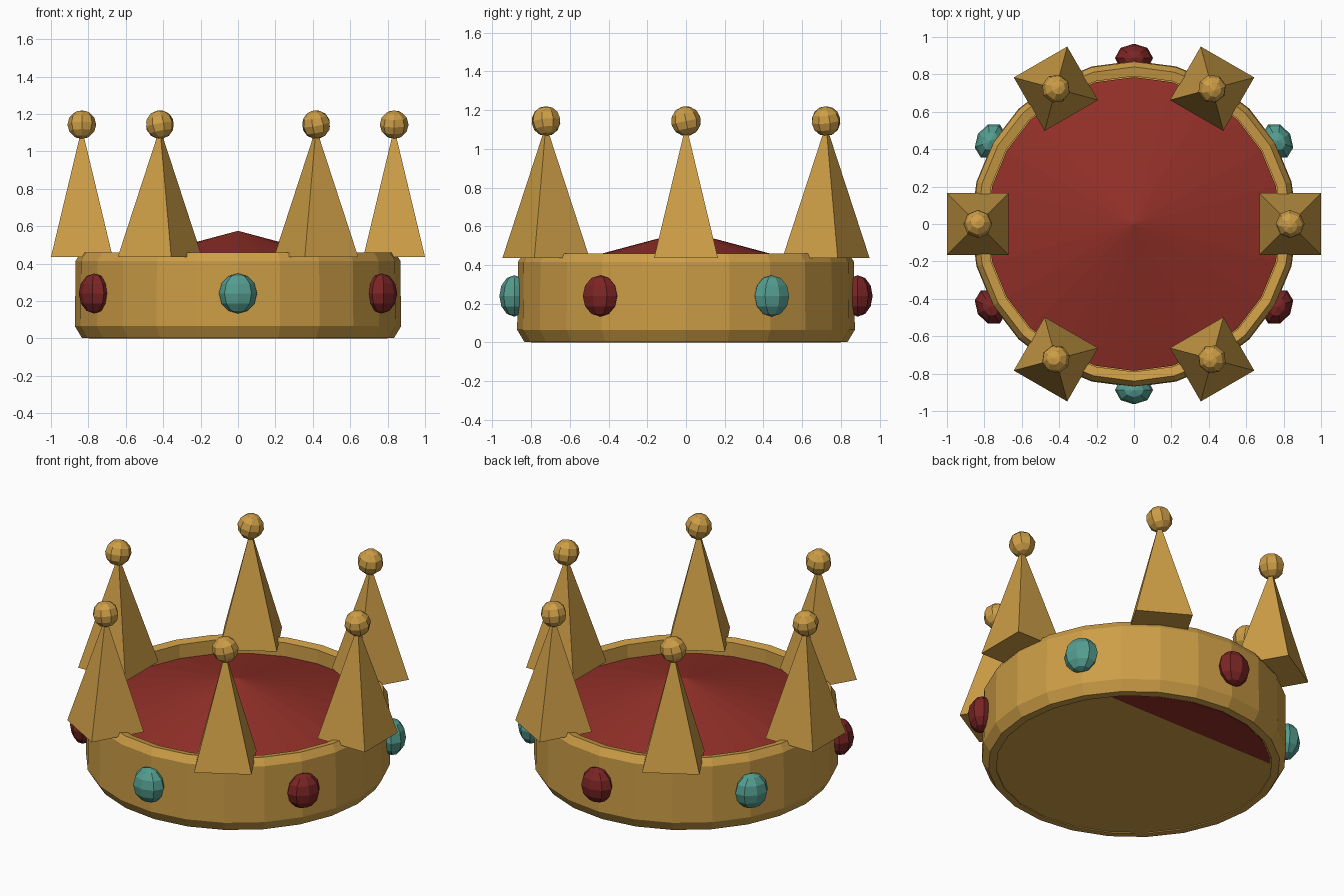
import bpy, bmesh, math
from mathutils import Matrix, Vector

if "Cube" in bpy.data.objects:
    bpy.data.objects.remove(bpy.data.objects["Cube"])

SEG = 24


def material(name, rgb):
    m = bpy.data.materials.new(name)
    m.diffuse_color = (*rgb, 1)
    m.use_nodes = True
    m.node_tree.nodes["Principled BSDF"].inputs["Base Color"].default_value = m.diffuse_color
    return m


GOLD = material("gold", (0.61, 0.34, 0.062))
VELVET = material("red velvet", (0.29, 0.029, 0.021))
RUBY = material("ruby red", (0.2, 0.018, 0.018))
TEAL = material("teal gem", (0.09, 0.34, 0.28))


def make(name, bm, mat):
    bmesh.ops.recalc_face_normals(bm, faces=bm.faces)
    me = bpy.data.meshes.new(name)
    bm.to_mesh(me)
    bm.free()
    me.materials.append(mat)
    ob = bpy.data.objects.new(name, me)
    bpy.context.collection.objects.link(ob)
    return ob


def ring(bm, r, z, tilt=0.0):
    return [bm.verts.new((r * math.cos(a), r * math.sin(a), z + tilt * r * math.sin(a)))
            for a in (2 * math.pi * i / SEG for i in range(SEG))]


def bridge(bm, a, b):
    for i in range(SEG):
        j = (i + 1) % SEG
        bm.faces.new((a[i], a[j], b[j], b[i]))


# band: chamfered hoop, closed by a floor just above the ground
bm = bmesh.new()
profile = [(0.79, 0.006), (0.79, 0.0), (0.835, 0.003), (0.872, 0.065),
           (0.868, 0.415), (0.84, 0.46), (0.79, 0.45), (0.79, 0.02)]
rings = [ring(bm, r, z) for r, z in profile]
for a, b in zip(rings, rings[1:]):
    bridge(bm, a, b)
bm.faces.new(rings[0])
bm.faces.new(rings[-1])
make("band", bm, GOLD)

# velvet lining: shallow cone, its slightly tilted base peeks out under the back
bm = bmesh.new()
base = ring(bm, 0.782, 0.0125, -0.013)
rim = ring(bm, 0.785, 0.365)
bridge(bm, base, rim)
bm.faces.new(base)
apex = bm.verts.new((0, 0, 0.575))
for i in range(SEG):
    bm.faces.new((rim[i], rim[(i + 1) % SEG], apex))
make("velvet_lining", bm, VELVET)

# six square spikes with a ball on each tip
for k in range(6):
    turn = Matrix.Rotation(math.radians(60 * k), 4, 'Z')
    bm = bmesh.new()
    bmesh.ops.create_cone(bm, cap_ends=True, segments=4, radius1=0.165 * math.sqrt(2),
                          radius2=0, depth=0.69,
                          matrix=turn @ Matrix.Translation((0.835, 0, 0.78))
                          @ Matrix.Rotation(math.radians(45), 4, 'Z'))
    bmesh.ops.remove_doubles(bm, verts=bm.verts, dist=1e-4)
    # keep the square base edges along the radial direction
    make(f"spike_{k + 1}", bm, GOLD)

    bm = bmesh.new()
    bmesh.ops.create_uvsphere(bm, u_segments=8, v_segments=6, radius=0.077,
                              matrix=turn @ Matrix.Translation((0.835, 0, 1.143))
                              @ Matrix.Rotation(math.radians(12), 4, 'X'))
    make(f"spike_ball_{k + 1}", bm, GOLD)

# six alternating gems set in the band, between the spikes
for k in range(6):
    turn = Matrix.Rotation(math.radians(60 * k + 30), 4, 'Z')
    bm = bmesh.new()
    bmesh.ops.create_uvsphere(bm, u_segments=8, v_segments=6, radius=1,
                              matrix=turn @ Matrix.Translation((0.887, 0, 0.24))
                              @ Matrix.Diagonal((0.077, 0.102, 0.107, 1)))
    make(f"gem_{k + 1}", bm, TEAL if k % 2 == 0 else RUBY)
